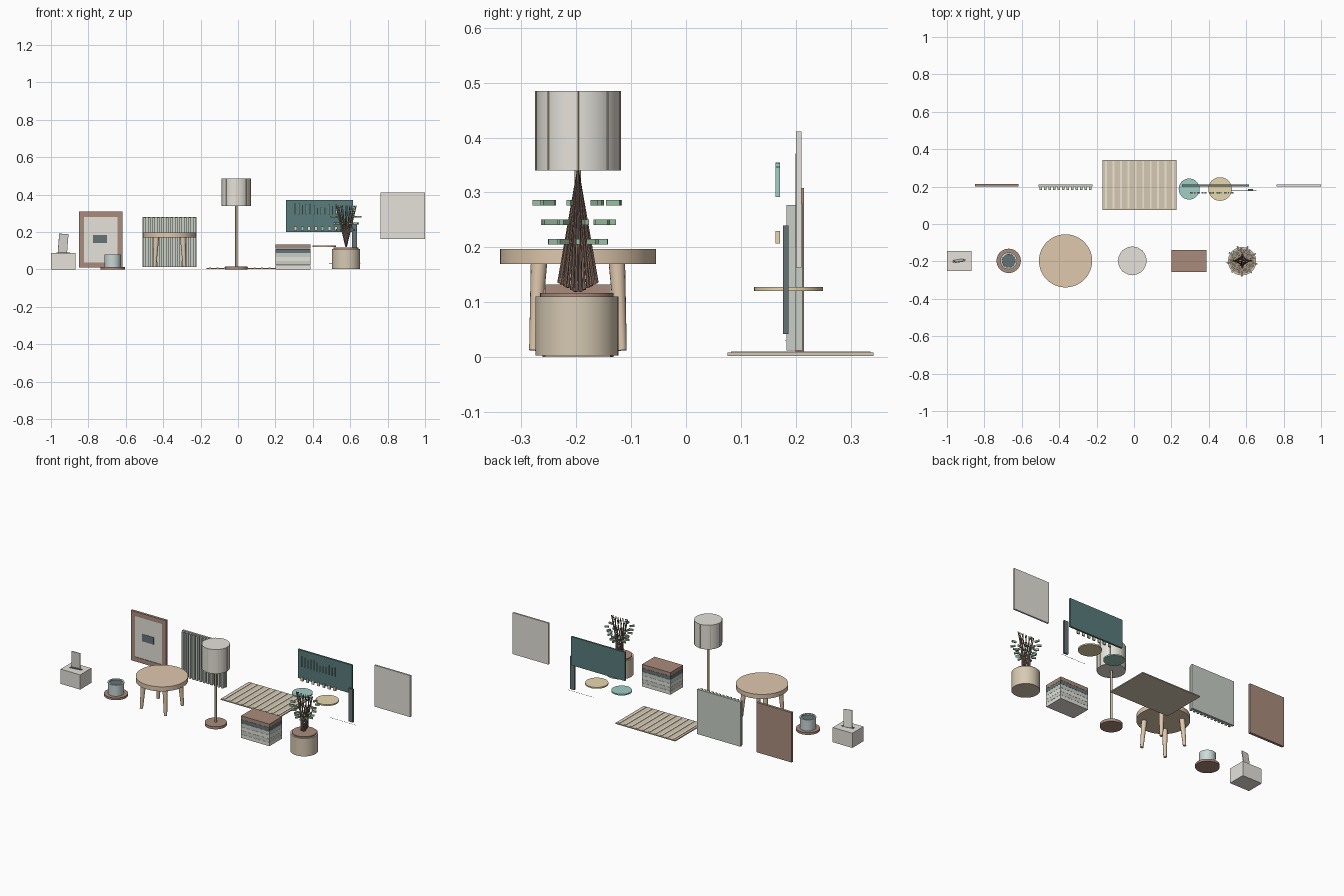
import bpy, math, random
from mathutils import Vector

if "Cube" in bpy.data.objects:
    bpy.data.objects.remove(bpy.data.objects["Cube"])
random.seed(4)

COL = dict(cream=(.78, .76, .70), brown=(.40, .26, .20), dark=(.13, .17, .18), sage=(.58, .62, .56),
           wood=(.74, .58, .42), tan=(.68, .59, .45), brass=(.68, .55, .32), teal=(.35, .62, .55),
           gold=(.80, .68, .42), mug=(.60, .70, .68), leaf=(.33, .52, .37), bark=(.28, .18, .14),
           board=(.10, .20, .20), light=(.85, .80, .68))
MATS = {}
for n, c in COL.items():
    MATS[n] = bpy.data.materials.new(n)
    MATS[n].diffuse_color = (*c, 1)


def finish(name, mat):
    o = bpy.context.object
    o.name = name
    o.data.materials.append(MATS[mat])
    return o


def box(name, lo, hi, mat, bevel=0):
    """Box between two corners."""
    lo, hi = Vector(lo), Vector(hi)
    bpy.ops.mesh.primitive_cube_add(size=1, location=(lo + hi) / 2)
    o = finish(name, mat)
    o.scale = hi - lo
    bpy.ops.object.transform_apply(location=False, rotation=False)
    if bevel:
        m = o.modifiers.new("bevel", 'BEVEL')
        m.width, m.segments = bevel, 2
    return o


def disc(name, x, y, r, z0, z1, mat, n=40):
    bpy.ops.mesh.primitive_cylinder_add(vertices=n, radius=r, depth=z1 - z0, location=(x, y, (z0 + z1) / 2))
    o = finish(name, mat)
    bpy.ops.object.shade_smooth_by_angle()
    return o


def rod(name, a, b, r0, r1, mat, n=10):
    """Tapered rod from a to b."""
    a, b = Vector(a), Vector(b)
    bpy.ops.mesh.primitive_cone_add(vertices=n, radius1=r0, radius2=r1, depth=(b - a).length,
                                    location=(a + b) / 2, rotation=(b - a).to_track_quat('Z', 'Y').to_euler())
    o = finish(name, mat)
    bpy.ops.object.shade_smooth_by_angle()
    return o


def lathe(name, x, y, prof, mat, n=40):
    """Spin a closed (radius, z) profile; it starts and ends on the axis."""
    verts, faces = [], []
    for i in range(n):
        a = 2 * math.pi * i / n
        verts += [(x + r * math.cos(a), y + r * math.sin(a), z) for r, z in prof]
    k = len(prof)
    for i in range(n):
        for j in range(k - 1):
            p, q = i * k + j, (i + 1) % n * k + j
            faces.append((p, q, q + 1, p + 1))
    me = bpy.data.meshes.new(name)
    me.from_pydata(verts, [], faces)
    o = bpy.data.objects.new(name, me)
    bpy.context.collection.objects.link(o)
    bpy.ops.object.select_all(action='DESELECT')
    bpy.context.view_layer.objects.active = o
    o.select_set(True)
    finish(name, mat)
    bpy.ops.object.shade_smooth_by_angle()
    return o


Y = -.197  # centre line of the front row

# Tissue box
box("tissue_box", (-1, -.25, 0), (-.87, -.145, .088), 'cream')
slot = box("tissue_slot", (-.97, -.203, .088), (-.90, -.191, .091), 'dark')
slot.rotation_euler.z = .15
tissue = box("tissue", (-.96, -.199, .09), (-.91, -.195, .19), 'cream')
tissue.rotation_euler = (.12, .06, .15)

# Cup on saucer
disc("saucer", -.67, Y, .065, 0, .013, 'brown')
lathe("cup", -.67, Y, [(.0001, .013), (.043, .013), (.045, .08), (.036, .08), (.035, .07), (.0001, .07)], 'mug')
disc("drink", -.67, Y, .0355, .068, .074, 'dark')

# Stool
SX = -.366
disc("stool_seat", SX, Y, .142, .17, .197, 'wood', 48)
for sx in (-1, 1):
    for sy in (-1, 1):
        rod("stool_leg", (SX + sx * .080, Y + sy * .080, .012), (SX + sx * .071, Y + sy * .071, .172),
            .009, .015, 'wood', 16)

# Floor lamp with ribbed shade
LX = -.009
disc("lamp_base", LX, Y, .06, 0, .016, 'brown')
disc("lamp_pole", LX, Y, .006, .016, .34, 'brass', 16)
disc("lamp_shade", LX, Y, .076, .34, .485, 'cream', 48)
for i in range(8):
    a = i * math.pi / 4
    disc("shade_rib", LX + .0765 * math.cos(a), Y + .0765 * math.sin(a), .0018, .34, .485, 'brass', 8)

# Folded stack
layers = ['cream', 'sage', 'cream', 'sage', 'dark', 'brown']
for i, c in enumerate(layers):
    h = .133 / len(layers)
    box("stack_layer", (.2, -.257, i * h), (.388, -.138, i * h + h * .97), c)

# Potted plant
PX = .578
disc("pot", PX, Y - .002, .0755, .003, .11, 'tan', 48)
disc("soil", PX, Y - .002, .067, .11, .117, 'brown')
for i in range(14):
    a = 2 * math.pi * (i + .3) / 14
    rod("branch", (PX, Y + .034 * math.sin(a), .117 + .018 * abs(math.sin(a))),
        (PX + .055 * math.cos(a), Y, .34), .004, .002, 'bark', 8)
for t, (r, z) in enumerate([(.052, .21), (.066, .246), (.08, .281)]):
    for i in range(9):
        a = 2 * math.pi * (i + .35 * t) / 9
        x, y = PX + (r - .01) * math.cos(a), Y + (r - .01) * math.sin(a)
        leaf = box("leaf", (x - .013, y - .004, z - .005), (x + .013, y + .004, z + .005), 'leaf')
        leaf.rotation_euler.z = a

# Framed picture
box("frame_back", (-.85, .208, .01), (-.618, .215, .308), 'brown')
for name, lo, hi in [("frame_left", (-.85, .01), (-.823, .308)), ("frame_right", (-.645, .01), (-.618, .308)),
                     ("frame_bottom", (-.823, .01), (-.645, .037)), ("frame_top", (-.823, .281), (-.645, .308))]:
    box(name, (lo[0], .2, lo[1]), (hi[0], .208, hi[1]), 'brown')
box("picture_mat", (-.823, .203, .037), (-.645, .208, .281), 'cream')
box("picture_centre", (-.775, .201, .142), (-.70, .203, .185), 'dark')

# Slatted panel
box("slat_backing", (-.51, .2, .012), (-.222, .212, .28), 'sage')
for i in range(12):
    x = -.498 + i * .264 / 11
    box("slat", (x - .006, .183, .012), (x + .006, .2, .277), 'sage')

# Rug with raised stripes
box("rug", (-.168, .076, 0.002), (.227, .342, .008), 'tan')
for i in range(10):
    x = -.150 + i * .359 / 9
    box("rug_stripe", (x - .005, .082, .008), (x + .005, .336, .0105), 'light')

# Wall board with small hanging bars
box("board", (.256, .2, .2), (.615, .211, .371), 'board')
for i in range(12):
    x = .305 + i * .02
    top = .355 - .03 * random.random()
    box("tall_bar", (x - .003, .163, .292), (x + .003, .171, top if i else .355), 'teal')
for i in range(7):
    x = .308 + i * .036
    box("short_bar", (x - .008, .163, .207), (x + .008, .171, .23), ('gold', 'teal', 'light')[i % 3])

# Round trays, upright bar and thin cord
disc("teal_tray", .295, .187, .056, .12, .128, 'teal')
disc("gold_tray", .46, .187, .063, .12, .128, 'gold')
box("upright_bar", (.609, .177, .042), (.636, .187, .24), 'dark')
rod("cord", (.487, .181, .03), (.655, .181, .03), .0008, .0008, 'dark', 6)

# Plain wall panel
box("wall_panel", (.763, .201, .163), (1, .211, .411), 'cream')

for m in bpy.data.materials:
    if m.users and not m.is_grease_pencil:
        m.use_nodes = True
        m.node_tree.nodes["Principled BSDF"].inputs["Base Color"].default_value = m.diffuse_color
